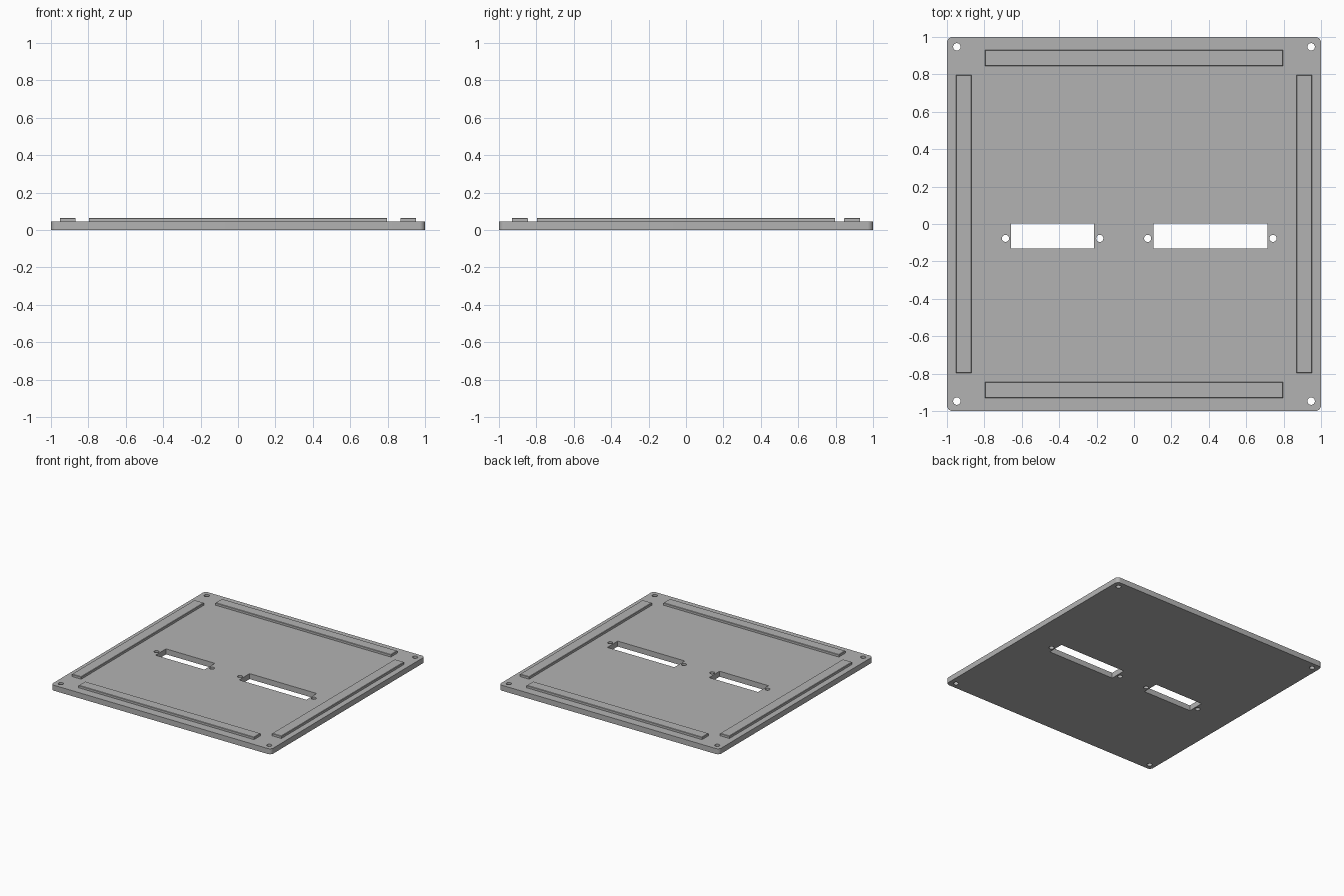
import bpy, bmesh
from math import sin, cos, pi, radians

cube = bpy.data.objects.get("Cube")
if cube:
    bpy.data.objects.remove(cube, do_unlink=True)

grey = bpy.data.materials.new("mid grey")
grey.use_nodes = True
colour = (0.45, 0.45, 0.45, 1)
grey.diffuse_color = colour
grey.node_tree.nodes["Principled BSDF"].inputs["Base Color"].default_value = colour

PLATE_TOP = 0.045
BAR_TOP = 0.065


def arc(cx, cy, r, start, end, steps):
    return [(cx + r * cos(start + (end - start) * i / steps),
             cy + r * sin(start + (end - start) * i / steps)) for i in range(steps + 1)]


def circle(cx, cy, r=0.02, steps=32):
    return arc(cx, cy, r, 0, 2 * pi, steps)[:-1]


def rectangle(x0, x1, y0, y1):
    return [(x0, y0), (x1, y0), (x1, y1), (x0, y1)]


def rounded_square(half, r):
    c = half - r
    points = []
    for i, (sx, sy) in enumerate([(1, 1), (-1, 1), (-1, -1), (1, -1)]):
        points += arc(sx * c, sy * c, r, i * pi / 2, (i + 1) * pi / 2, 8)
    return points


def extruded(name, outlines, z0, z1):
    """Solid from a flat outline; further outlines become holes."""
    curve = bpy.data.curves.new(name + "_profile", "CURVE")
    curve.dimensions = "2D"
    curve.fill_mode = "BOTH"
    curve.extrude = (z1 - z0) / 2
    for outline in outlines:
        spline = curve.splines.new("POLY")
        spline.points.add(len(outline) - 1)
        for point, (x, y) in zip(spline.points, outline):
            point.co = (x, y, 0, 1)
        spline.use_cyclic_u = True
    source = bpy.data.objects.new(name + "_profile", curve)
    bpy.context.collection.objects.link(source)
    depsgraph = bpy.context.evaluated_depsgraph_get()
    mesh = bpy.data.meshes.new_from_object(source.evaluated_get(depsgraph))
    bpy.data.objects.remove(source, do_unlink=True)
    bpy.data.curves.remove(curve)

    bm = bmesh.new()
    bm.from_mesh(mesh)
    bmesh.ops.remove_doubles(bm, verts=bm.verts, dist=0.0001)
    bmesh.ops.translate(bm, verts=bm.verts, vec=(0, 0, (z0 + z1) / 2))
    bmesh.ops.recalc_face_normals(bm, faces=bm.faces)
    bm.to_mesh(mesh)
    bm.free()
    mesh.name = name
    mesh.materials.clear()
    mesh.materials.append(grey)
    obj = bpy.data.objects.new(name, mesh)
    bpy.context.collection.objects.link(obj)
    bpy.ops.object.select_all(action="DESELECT")
    obj.select_set(True)
    bpy.context.view_layer.objects.active = obj
    bpy.ops.object.shade_smooth_by_angle(angle=radians(30))
    return obj


def bar(name, x, y, length_x, length_y):
    """Raised strip with a slightly eased top edge."""
    bm = bmesh.new()
    bmesh.ops.create_cube(bm, size=1)
    height = BAR_TOP - PLATE_TOP
    bmesh.ops.scale(bm, verts=bm.verts, vec=(length_x, length_y, height))
    bmesh.ops.translate(bm, verts=bm.verts, vec=(x, y, PLATE_TOP + height / 2))
    top = [e for e in bm.edges if all(v.co.z > BAR_TOP - 0.001 for v in e.verts)]
    bmesh.ops.bevel(bm, geom=top, offset=0.003, segments=1, affect="EDGES")
    mesh = bpy.data.meshes.new(name)
    bm.to_mesh(mesh)
    bm.free()
    mesh.materials.append(grey)
    bpy.context.collection.objects.link(bpy.data.objects.new(name, mesh))


# Plate with corner screw holes, two slots and a screw hole at each slot end
corner = 0.947
holes = [circle(sx * corner, sy * corner) for sx in (-1, 1) for sy in (-1, 1)]
for x0, x1 in [(-0.657, -0.213), (0.103, 0.713)]:
    holes.append(rectangle(x0, x1, -0.132, 0.004))
    holes += [circle(x0 - 0.03, -0.077, 0.019), circle(x1 + 0.03, -0.077, 0.019)]
extruded("plate", [rounded_square(1, 0.03)] + holes, 0, PLATE_TOP)

# Raised strips along the four sides
LENGTH, WIDTH = 1.594, 0.085
for side, sign in (("left", 1), ("right", -1)):
    bar(side + "_strip", sign * 0.91, 0, WIDTH, LENGTH)
for side, sign in (("back", 1), ("front", -1)):
    bar(side + "_strip", 0, sign * 0.888, LENGTH, WIDTH)
